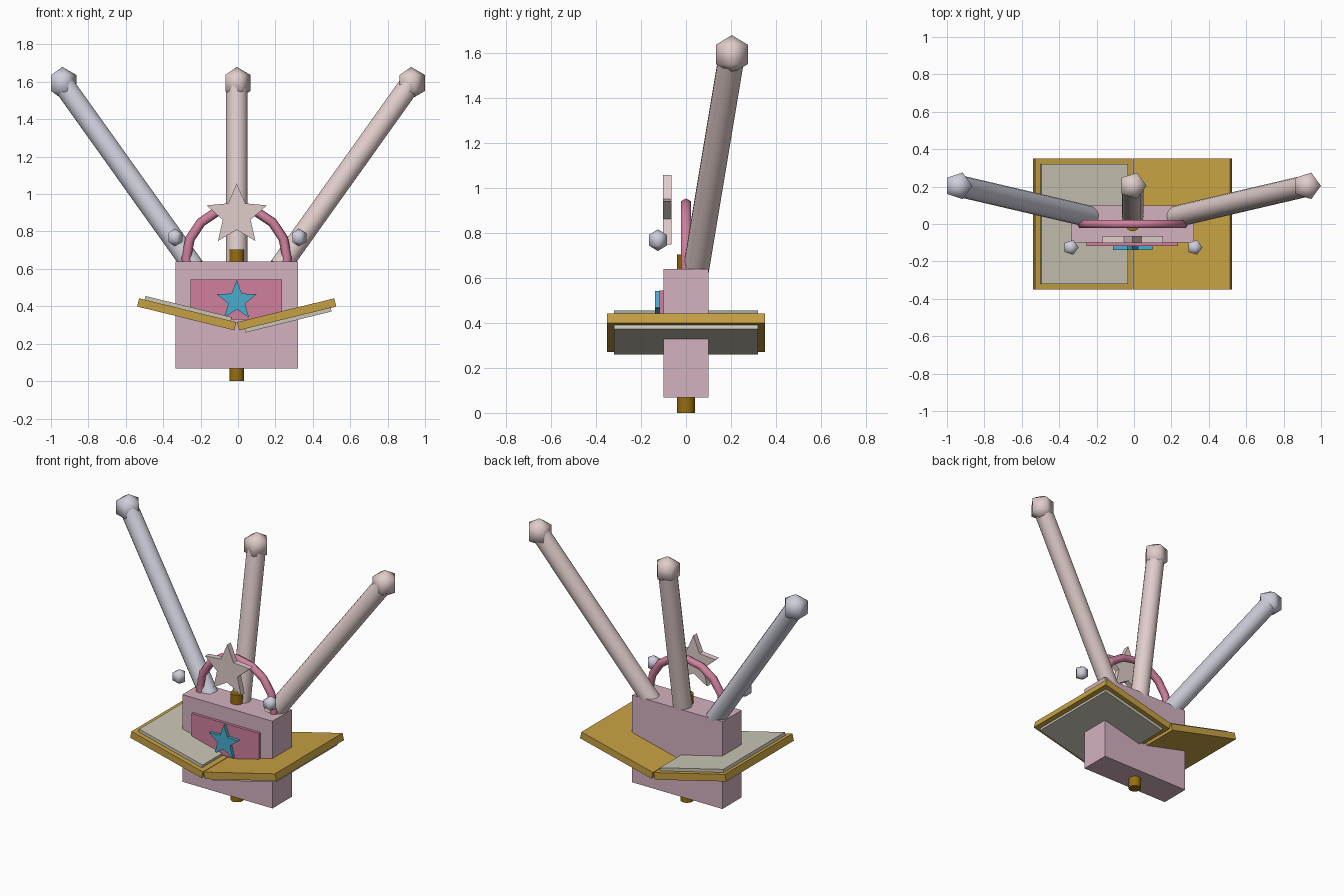
import bpy, bmesh, math
from mathutils import Vector, Matrix

if "Cube" in bpy.data.objects:
    bpy.data.objects.remove(bpy.data.objects["Cube"])

CX = -0.007  # axis of symmetry


def mat(name, r, g, b):
    m = bpy.data.materials.new(name)
    lin = [((c / 255 + 0.055) / 1.055) ** 2.4 for c in (r, g, b)]
    m.diffuse_color = (*lin, 1)
    m.use_nodes = True
    m.node_tree.nodes["Principled BSDF"].inputs["Base Color"].default_value = m.diffuse_color
    return m


MAUVE = mat("mauve", 212, 178, 192)
PINK = mat("rose pink", 208, 128, 158)
TEAL = mat("teal", 72, 172, 205)
GOLD = mat("gold", 198, 161, 67)
BRONZE = mat("dark gold", 152, 110, 15)
PAGE = mat("parchment", 202, 198, 182)
BLUSH = mat("pale blush", 224, 205, 202)
SILVER = mat("silver blue", 207, 207, 220)


def finish(name, bm, material, smooth=None):
    bmesh.ops.recalc_face_normals(bm, faces=bm.faces)
    me = bpy.data.meshes.new(name)
    bm.to_mesh(me)
    bm.free()
    me.materials.append(material)
    ob = bpy.data.objects.new(name, me)
    bpy.context.collection.objects.link(ob)
    if smooth:
        bpy.ops.object.select_all(action='DESELECT')
        ob.select_set(True)
        bpy.context.view_layer.objects.active = ob
        bpy.ops.object.shade_smooth_by_angle(angle=math.radians(smooth))
    return ob


def box(name, centre, size, material, tilt=0.0):
    bm = bmesh.new()
    m = Matrix.Translation(centre) @ Matrix.Rotation(tilt, 4, 'Y') @ Matrix.Diagonal((*size, 1))
    bmesh.ops.create_cube(bm, size=1, matrix=m)
    return finish(name, bm, material)


def rod(name, a, b, radius, material, sides=16):
    a, b = Vector(a), Vector(b)
    rot = (b - a).to_track_quat('Z', 'Y').to_matrix().to_4x4()
    bm = bmesh.new()
    bmesh.ops.create_cone(bm, cap_ends=True, segments=sides, radius1=radius, radius2=radius,
                          depth=(b - a).length, matrix=Matrix.Translation((a + b) / 2) @ rot)
    return finish(name, bm, material, 40)


def ball(name, centre, r, material):
    # five-sided ball with two rings, one corner towards +x
    bm = bmesh.new()
    c = Vector(centre)
    top, low = bm.verts.new(c + Vector((0, 0, r))), bm.verts.new(c - Vector((0, 0, r)))
    rings = []
    for s in (0.5, -0.5):
        rings.append([bm.verts.new(c + Vector((0.866 * r * math.cos(i * math.tau / 5),
                                               0.866 * r * math.sin(i * math.tau / 5), s * r)))
                      for i in range(5)])
    for i in range(5):
        j = (i + 1) % 5
        bm.faces.new((top, rings[0][i], rings[0][j]))
        bm.faces.new((rings[0][i], rings[1][i], rings[1][j], rings[0][j]))
        bm.faces.new((low, rings[1][j], rings[1][i]))
    return finish(name, bm, material, 80)


def star(name, z, r, ratio, y0, y1, material):
    bm = bmesh.new()
    pts = []
    for i in range(10):
        a, q = math.pi / 2 + i * math.pi / 5, r if i % 2 == 0 else r * ratio
        pts.append(bm.verts.new((CX + q * math.cos(a), y0, z + q * math.sin(a))))
    face = bm.faces.new(pts)
    ext = bmesh.ops.extrude_face_region(bm, geom=[face])
    bmesh.ops.translate(bm, vec=(0, y1 - y0, 0),
                        verts=[v for v in ext["geom"] if isinstance(v, bmesh.types.BMVert)])
    return finish(name, bm, material)


def ring(name, centre, major, minor, material, n=16, m=6):
    bm = bmesh.new()
    g = []
    for i in range(n):
        a = i * math.tau / n
        g.append([])
        for k in range(m):
            b = k * math.tau / m
            q = major + minor * math.cos(b)
            g[i].append(bm.verts.new((centre[0] + q * math.cos(a), centre[1] + minor * math.sin(b),
                                      centre[2] + q * math.sin(a))))
    for i in range(n):
        for k in range(m):
            i2, k2 = (i + 1) % n, (k + 1) % m
            bm.faces.new((g[i][k], g[i2][k], g[i2][k2], g[i][k2]))
    return finish(name, bm, material, 65)


# Body block, front panel and central post
box("body", (CX, 0, 0.354), (0.656, 0.2, 0.573), MAUVE)
box("front_panel", (CX - 0.003, -0.108, 0.437), (0.49, 0.02, 0.214), PINK)
rod("centre_post", (CX, 0, 0), (CX, 0, 0.704), 0.039, BRONZE)

# Stars and arch handle
star("small_star", 0.43, 0.112, 0.42, -0.138, -0.112, TEAL)
star("large_star", 0.887, 0.17, 0.46, -0.102, -0.065, BLUSH)
ring("arch_handle", (CX, 0, 0.658), 0.27, 0.026, PINK)

# Tilted covers; the page block sits above the left one and below the right one
TILT = 0.24
for side, s in (("left", -1), ("right", 1)):
    c = Vector((CX + s * 0.267, 0, 0.357))
    box(side + "_cover", c, (0.535, 0.702, 0.045), GOLD, -s * TILT)
    n = Vector((math.sin(TILT), 0, math.cos(TILT))) * -s
    if s > 0:
        n = Vector((math.sin(TILT), 0, -math.cos(TILT)))
    else:
        n = Vector((math.sin(TILT), 0, math.cos(TILT)))
    box(side + "_pages", c + n * 0.03, (0.475, 0.64, 0.025), PAGE, -s * TILT)

# Three long rods with ball tips
for side, s, m in (("left", -1, SILVER), ("middle", 0, BLUSH), ("right", 1, BLUSH)):
    tip = Vector((CX + s * 0.932, 0.204, 1.594))
    foot = Vector((CX + s * 0.23, 0.04, 0.61))
    rod(side + "_rod", foot, tip, 0.058, m)
    ball(side + "_rod_tip", tip, 0.086, m)

# Small floating beads
for side, s in (("left", -1), ("right", 1)):
    ball(side + "_bead", (CX + s * 0.331, -0.125, 0.768), 0.048, SILVER)
